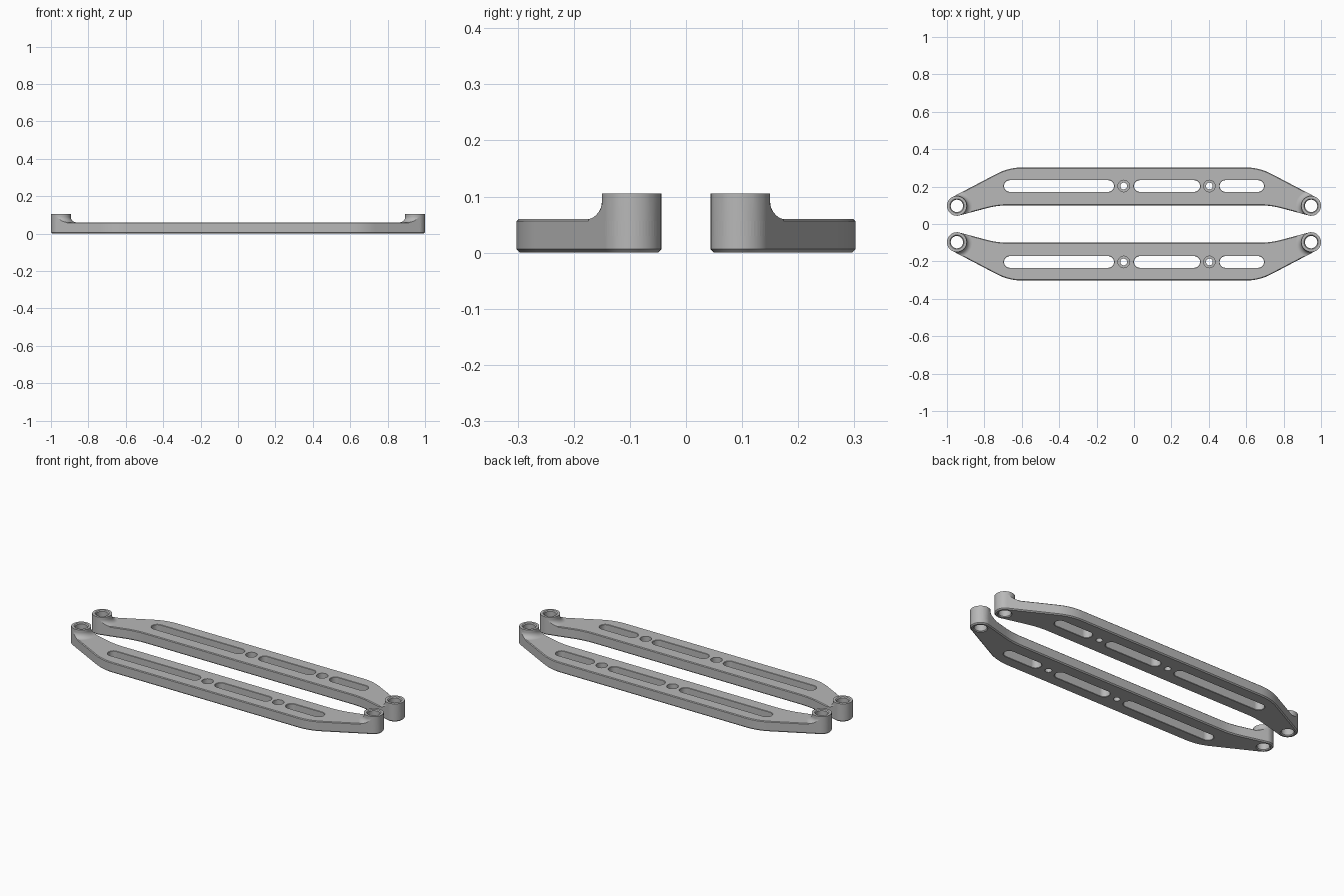
import bpy, bmesh
from math import sin, cos, pi, atan2, acos, hypot
from mathutils import Vector

if "Cube" in bpy.data.objects:
    bpy.data.objects.remove(bpy.data.objects["Cube"], do_unlink=True)

BOSS = Vector((0.947, 0.097))   # centre of the end boss
BOSS_R = 0.053
PLATE_H, BOSS_H = 0.06, 0.105
SLOT_Y = 0.203

grey = bpy.data.materials.new("light grey plastic")
grey.use_nodes = True
colour = (0.48, 0.48, 0.48, 1)
grey.diffuse_color = colour
grey.node_tree.nodes["Principled BSDF"].inputs["Base Color"].default_value = colour


def loft(name, rings):
    """Closed solid through rings given as (2D points, z)."""
    bm = bmesh.new()
    layers = [[bm.verts.new((p[0], p[1], z)) for p in pts] for pts, z in rings]
    n = len(layers[0])
    for a, b in zip(layers, layers[1:]):
        for i in range(n):
            j = (i + 1) % n
            bm.faces.new((a[i], a[j], b[j], b[i]))
    bm.faces.new(layers[0][::-1])
    bm.faces.new(layers[-1])
    bmesh.ops.recalc_face_normals(bm, faces=bm.faces)
    mesh = bpy.data.meshes.new(name)
    bm.to_mesh(mesh)
    bm.free()
    mesh.materials.append(grey)
    ob = bpy.data.objects.new(name, mesh)
    bpy.context.collection.objects.link(ob)
    return ob


def pill(name, x0, x1, y, levels, seg=20):
    """Round-ended solid from x0 to x1 (a lathe when equal); levels are (radius, z)."""
    def ring(r):
        right = [(x1 + r * cos(a), y + r * sin(a))
                 for a in (pi * (i / seg - 0.5) for i in range(seg + 1))]
        left = [(x0 + x1 - px, 2 * y - py) for px, py in right]
        return right + left if x1 > x0 else right[:-1] + left[:-1]
    return loft(name, [(ring(r), z) for r, z in levels])


def tangent_angle(corner, r, side):
    d = corner - BOSS
    return atan2(d.y, d.x) + side * acos(r / hypot(d.x, d.y))


def rounded(start, corner, end, length):
    """Soft corner between two straight edges."""
    a = corner + (start - corner).normalized() * length
    b = corner + (end - corner).normalized() * length
    ts = [i / 10 for i in range(11)]
    return [a * (1 - t) ** 2 + corner * 2 * t * (1 - t) + b * t * t for t in ts]


def outline(inset=0.0):
    """Arm outline, counter-clockwise, mirrored left to right."""
    r = BOSS_R - inset
    inner = Vector((0.73 - 0.13 * inset, 0.10 + inset))
    outer = Vector((0.67 - 0.25 * inset, 0.302 - inset))
    a0 = tangent_angle(inner, r, 1) - 2 * pi
    a1 = tangent_angle(outer, r, -1)
    arc = [BOSS + Vector((cos(a), sin(a))) * r
           for a in (a0 + (a1 - a0) * i / 24 for i in range(25))]
    half = rounded(Vector((0, inner.y)), inner, arc[0], 0.06) + arc
    half += rounded(arc[-1], outer, Vector((0, outer.y)), 0.07)
    return half + [Vector((-p.x, p.y)) for p in reversed(half)]


def boolean(ob, other, operation):
    mod = ob.modifiers.new(operation, 'BOOLEAN')
    mod.operation, mod.object, mod.solver = operation, other, 'EXACT'
    dg = bpy.context.evaluated_depsgraph_get()
    mesh = bpy.data.meshes.new_from_object(ob.evaluated_get(dg))
    ob.modifiers.clear()
    ob.data = mesh
    bpy.data.objects.remove(other, do_unlink=True)


# Flat arm with chamfered rims
arm = loft("back_arm", [(outline(0.006), 0), (outline(), 0.006),
                        (outline(), PLATE_H - 0.004), (outline(0.004), PLATE_H)])

# Raised end bosses, flaring into the arm and trimmed to its outline
FLARE = 0.03
for x in (-BOSS.x, BOSS.x):
    levels = [(BOSS_R + FLARE, 0.02)]
    for i in range(11):
        a = pi / 2 * i / 10
        levels.append((BOSS_R + FLARE * (1 - sin(a)), PLATE_H + FLARE * (1 - cos(a))))
    levels.append((BOSS_R, BOSS_H))
    flare = pill("flare", x, x, BOSS.y, levels)
    boss = loft("boss", [(outline(), 0.03), (outline(), BOSS_H + 0.02)])
    boolean(boss, flare, 'INTERSECT')
    boolean(arm, boss, 'UNION')


def through(r, top, chamfer):
    """Levels of a through hole with chamfered rims."""
    e = 0.01
    return [(r + chamfer + e, -e), (r, chamfer), (r, top - chamfer), (r + chamfer + e, top + e)]


# Pivot holes, long slots and counterbored screw holes
for x in (-BOSS.x, BOSS.x):
    boolean(arm, pill("pivot_hole", x, x, BOSS.y, through(0.033, BOSS_H, 0.005)), 'DIFFERENCE')
for x0, x1 in ((-0.695, -0.107), (0.0, 0.353), (0.458, 0.695)):
    r = 0.031
    boolean(arm, pill("slot", x0 + r, x1 - r, SLOT_Y, through(r, PLATE_H, 0.002)), 'DIFFERENCE')
for x in (-0.055, 0.403):
    boolean(arm, pill("screw_hole", x, x, SLOT_Y,
                      [(0.018, -0.01), (0.018, 0.03), (0.031, 0.03), (0.031, 0.08)]), 'DIFFERENCE')

# Smooth curved walls, keep rims crisp
bpy.ops.object.select_all(action='DESELECT')
arm.select_set(True)
bpy.context.view_layer.objects.active = arm
bpy.ops.object.shade_smooth_by_angle(angle=0.45)

# Front arm is the mirror image of the back arm
front = arm.copy()
front.data = arm.data.copy()
front.name = "front_arm"
bpy.context.collection.objects.link(front)
front.scale.y = -1
for ob in (arm, front):
    weighted = ob.modifiers.new("even_shading", 'WEIGHTED_NORMAL')
    weighted.keep_sharp = True
